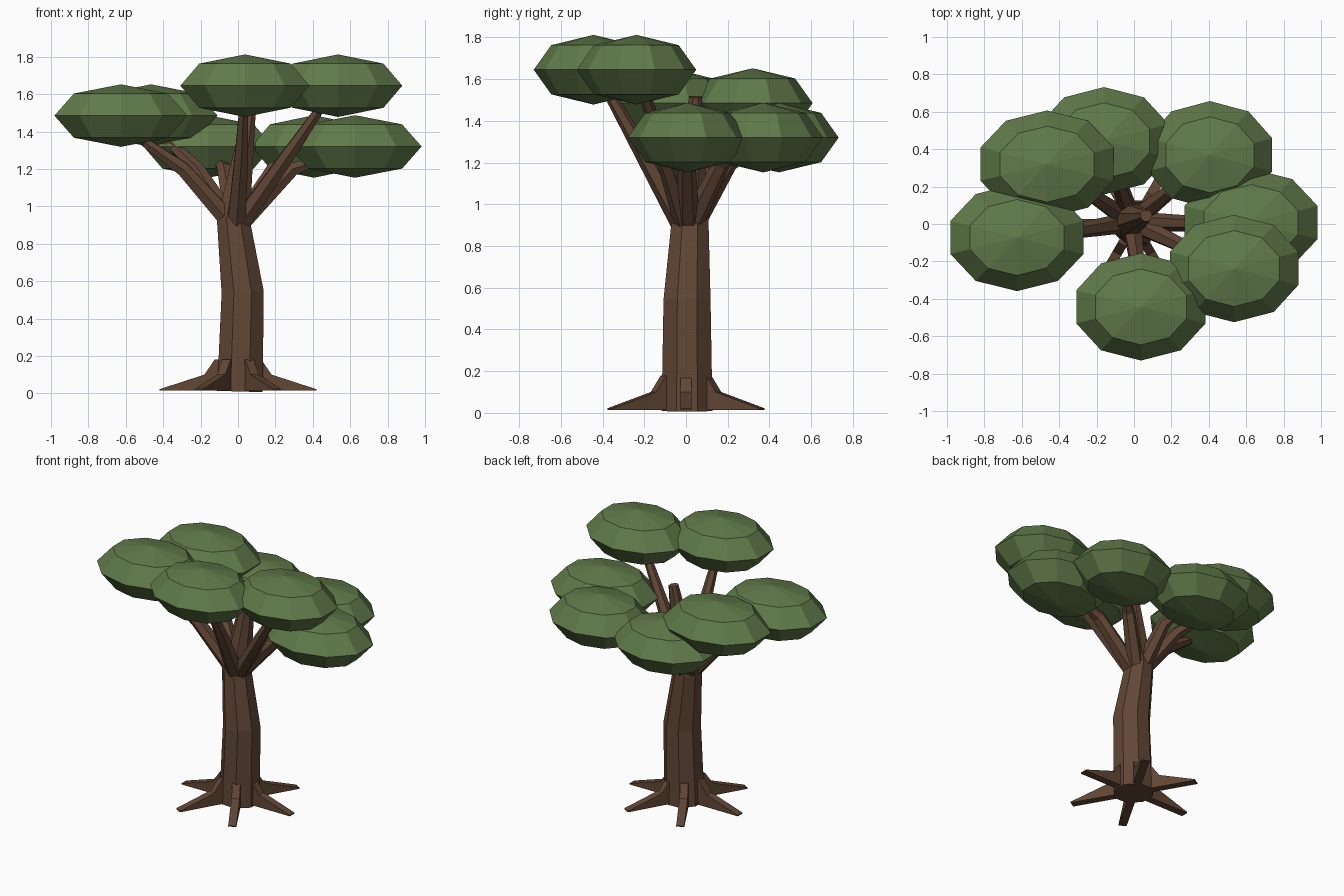
import bpy, bmesh, math
from mathutils import Vector, Matrix

if "Cube" in bpy.data.objects:
    bpy.data.objects.remove(bpy.data.objects["Cube"])


def material(name, rgb):
    m = bpy.data.materials.new(name)
    m.diffuse_color = (*rgb, 1)
    m.use_nodes = True
    m.node_tree.nodes["Principled BSDF"].inputs["Base Color"].default_value = m.diffuse_color
    return m


bark = material("bark brown", (0.122, 0.063, 0.037))
leaf = material("leaf green", (0.118, 0.194, 0.068))


def finish(name, bm, mat):
    bmesh.ops.recalc_face_normals(bm, faces=bm.faces)
    me = bpy.data.meshes.new(name)
    bm.to_mesh(me)
    bm.free()
    me.materials.append(mat)
    ob = bpy.data.objects.new(name, me)
    bpy.context.collection.objects.link(ob)
    return ob


def tube(name, path, radii, sides):
    """Tapered, capped tube with rings square to the path."""
    bm = bmesh.new()
    pts = [Vector(p) for p in path]
    rings = []
    for i, (p, r) in enumerate(zip(pts, radii)):
        t = Vector()
        if i > 0:
            t += (p - pts[i - 1]).normalized()
        if i < len(pts) - 1:
            t += (pts[i + 1] - p).normalized()
        rot = Vector((0, 0, 1)).rotation_difference(t)
        ring = []
        for k in range(sides):
            a = math.tau * (k + 0.5) / sides
            ring.append(bm.verts.new(p + rot @ Vector((r * math.cos(a), r * math.sin(a), 0))))
        rings.append(ring)
    for a, b in zip(rings, rings[1:]):
        for k in range(sides):
            j = (k + 1) % sides
            bm.faces.new((a[k], a[j], b[j], b[k]))
    bm.faces.new(rings[0])
    bm.faces.new(rings[-1])
    return finish(name, bm, bark)


# Trunk: gently bent, narrowing to a cut stub in the crown
tube("trunk",
     [(0.01, 0.005, 0.01), (0.025, 0.005, 0.54), (-0.025, 0.02, 0.93), (0.065, 0.045, 1.515)],
     [0.132, 0.122, 0.095, 0.033], 8)

# Roots: six flat-sided buttresses around the base
profile = [(0.04, 0.015), (0.42, 0.015), (0.42, 0.022), (0.18, 0.10), (0.125, 0.18), (0.04, 0.18)]
for i in range(6):
    bm = bmesh.new()
    sides = [[bm.verts.new((x, y, z)) for x, z in profile] for y in (-0.026, 0.026)]
    bm.faces.new(sides[0])
    bm.faces.new(sides[1])
    n = len(profile)
    for k in range(n):
        j = (k + 1) % n
        bm.faces.new((sides[0][k], sides[0][j], sides[1][j], sides[1][k]))
    bm.transform(Matrix.Rotation(i * math.tau / 6, 4, 'Z'))
    finish(f"root_{i + 1}", bm, bark)

# Leaf clumps (centre and x radius), each carried by a bent branch
clumps = [
    (-0.626, -0.072, 1.485, 0.374),
    (-0.465, 0.32, 1.485, 0.374),
    (-0.16, 0.445, 1.32, 0.363),
    (0.406, 0.37, 1.32, 0.350),
    (0.626, 0.008, 1.32, 0.374),
    (0.535, -0.238, 1.645, 0.361),
    (0.037, -0.443, 1.645, 0.363),
]
for i, (x, y, z, r) in enumerate(clumps):
    bm = bmesh.new()
    bmesh.ops.create_uvsphere(bm, u_segments=10, v_segments=4, radius=1)
    bm.transform(Matrix.Translation((x, y, z)) @ Matrix.Diagonal((r, 0.287, 0.167, 1)))
    finish(f"leaf_clump_{i + 1}", bm, leaf)

    d = Vector((x, y, 0)).normalized() * 0.035
    mid_z = 1.2 if z < 1.6 else 1.25
    reach, drop = (0.62, 0.09) if z < 1.4 else (0.8, 0.14)
    tube(f"branch_{i + 1}",
         [(d.x - 0.01, d.y + 0.01, 0.92), (x * 0.47, y * 0.47, mid_z), (x * reach, y * reach, z - drop)],
         [0.055, 0.042, 0.028], 6)
